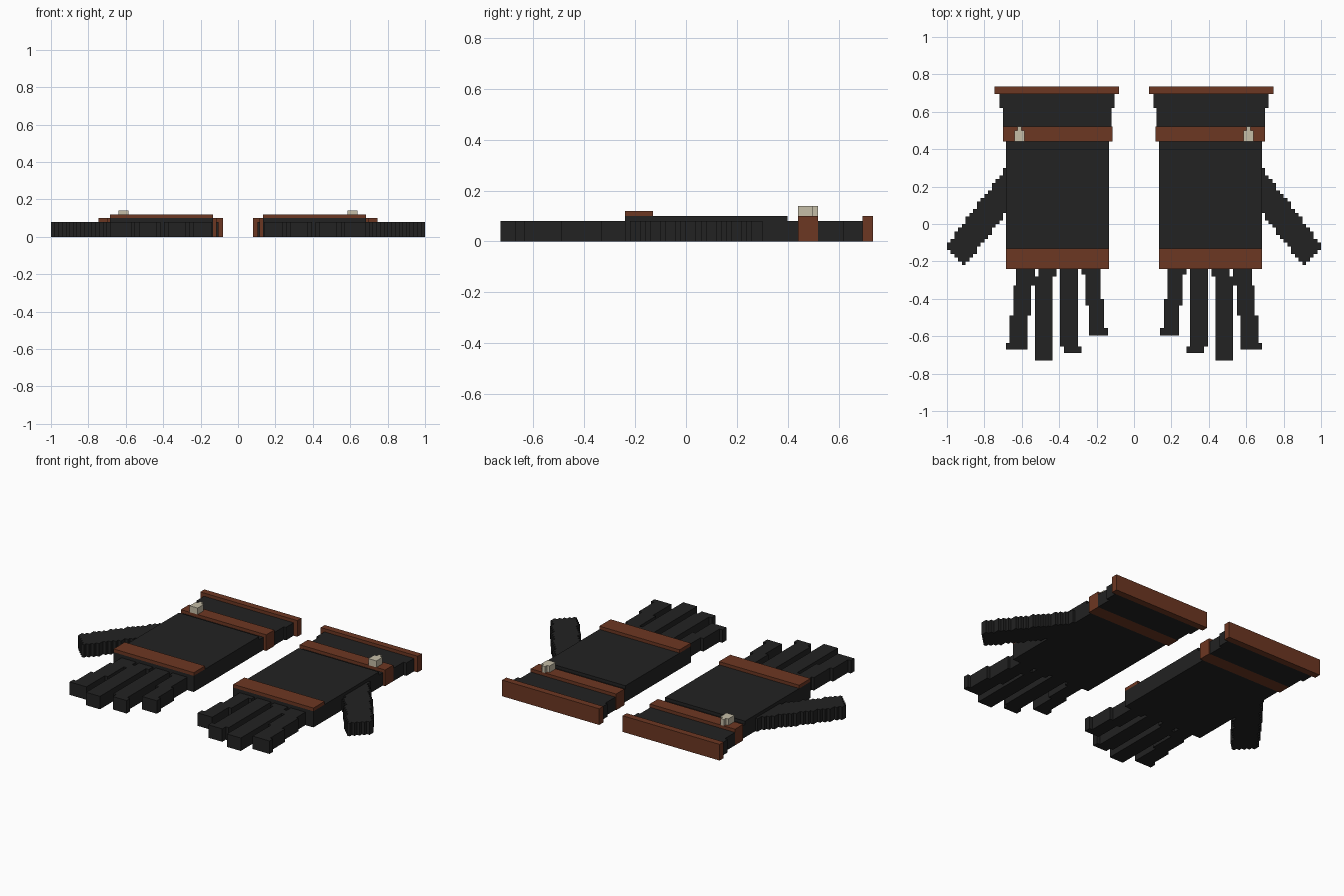
import bpy
import bmesh

cube = bpy.data.objects.get("Cube")
if cube:
    bpy.data.objects.remove(cube)


def material(name, colour):
    mat = bpy.data.materials.new(name)
    mat.use_nodes = True
    mat.diffuse_color = (*colour, 1)
    bsdf = next(n for n in mat.node_tree.nodes if n.type == 'BSDF_PRINCIPLED')
    bsdf.inputs["Base Color"].default_value = (*colour, 1)
    return mat


BLACK = material("black leather", (0.016, 0.016, 0.016))
BROWN = material("brown leather", (0.152, 0.038, 0.016))
BONE = material("pale buckle", (0.56, 0.51, 0.39))


def stepped(name, mat, side, z0, z1, rows):
    """Extrude a blocky outline; rows run upward in y as (y0, y1, x0, x1)."""
    right, left = [], []
    for y0, y1, x0, x1 in rows:
        right += [(x1, y0), (x1, y1)]
        left += [(x0, y0), (x0, y1)]
    outline = list(dict.fromkeys(right + left[::-1]))
    bm = bmesh.new()
    base = bm.faces.new([bm.verts.new((side * x, y, z0)) for x, y in outline])
    top = bmesh.ops.extrude_face_region(bm, geom=[base])["geom"]
    verts = [v for v in top if isinstance(v, bmesh.types.BMVert)]
    bmesh.ops.translate(bm, verts=verts, vec=(0, 0, z1 - z0))
    bmesh.ops.recalc_face_normals(bm, faces=bm.faces)
    mesh = bpy.data.meshes.new(name)
    bm.to_mesh(mesh)
    bm.free()
    mesh.materials.append(mat)
    obj = bpy.data.objects.new(name, mesh)
    bpy.context.collection.objects.link(obj)


def thumb_rows(step=0.02):
    """Slanted thumb, snapped to small stair steps."""
    rows = []
    for i in range(26):
        y0 = -0.22 + i * step
        mid = y0 + step / 2
        outer = min(0.685 + (0.30 - mid) * 0.765, 0.91 + mid + 0.22, 1.0)
        inner = 0.685 + (0.06 - mid) * 0.77
        x0 = max(0.68, round(inner / step) * step)
        rows.append((y0, y0 + step, x0, round(outer / step) * step))
    return rows


FINGERS = {
    "index_finger": [(-0.67, -0.635, 0.57, 0.685), (-0.635, -0.49, 0.57, 0.665),
                     (-0.49, -0.33, 0.55, 0.645), (-0.33, -0.23, 0.53, 0.63)],
    "middle_finger": [(-0.73, -0.28, 0.435, 0.53), (-0.28, -0.23, 0.415, 0.51)],
    "ring_finger": [(-0.69, -0.655, 0.28, 0.375), (-0.655, -0.23, 0.30, 0.395)],
    "little_finger": [(-0.595, -0.555, 0.14, 0.24), (-0.555, -0.435, 0.16, 0.24),
                      (-0.435, -0.40, 0.16, 0.26), (-0.40, -0.27, 0.18, 0.26),
                      (-0.27, -0.23, 0.18, 0.28)],
}

for label, side in (("left", 1), ("right", -1)):
    # Hand: palm slab with the raised back of the hand
    stepped(label + "_palm", BLACK, side, 0, 0.08, [(-0.24, 0.44, 0.135, 0.685)])
    stepped(label + "_hand_back", BLACK, side, 0.08, 0.10, [(-0.24, 0.40, 0.135, 0.685)])
    stepped(label + "_thumb", BLACK, side, 0, 0.08, thumb_rows())
    for finger, rows in FINGERS.items():
        stepped(label + "_" + finger, BLACK, side, 0, 0.08, rows)

    # Flared cuff and its rim
    stepped(label + "_cuff", BLACK, side, 0, 0.08,
            [(0.52, 0.62, 0.12, 0.70), (0.62, 0.695, 0.105, 0.72)])
    stepped(label + "_cuff_rim", BROWN, side, 0, 0.10, [(0.695, 0.735, 0.08, 0.745)])

    # Straps across the knuckles and around the wrist
    stepped(label + "_knuckle_strap", BROWN, side, 0.10, 0.12, [(-0.24, -0.13, 0.135, 0.685)])
    stepped(label + "_wrist_strap", BROWN, side, 0, 0.10, [(0.44, 0.52, 0.115, 0.70)])

    # Buckle with its narrow tab
    stepped(label + "_buckle", BONE, side, 0.10, 0.14,
            [(0.44, 0.50, 0.585, 0.64), (0.50, 0.52, 0.602, 0.624)])
